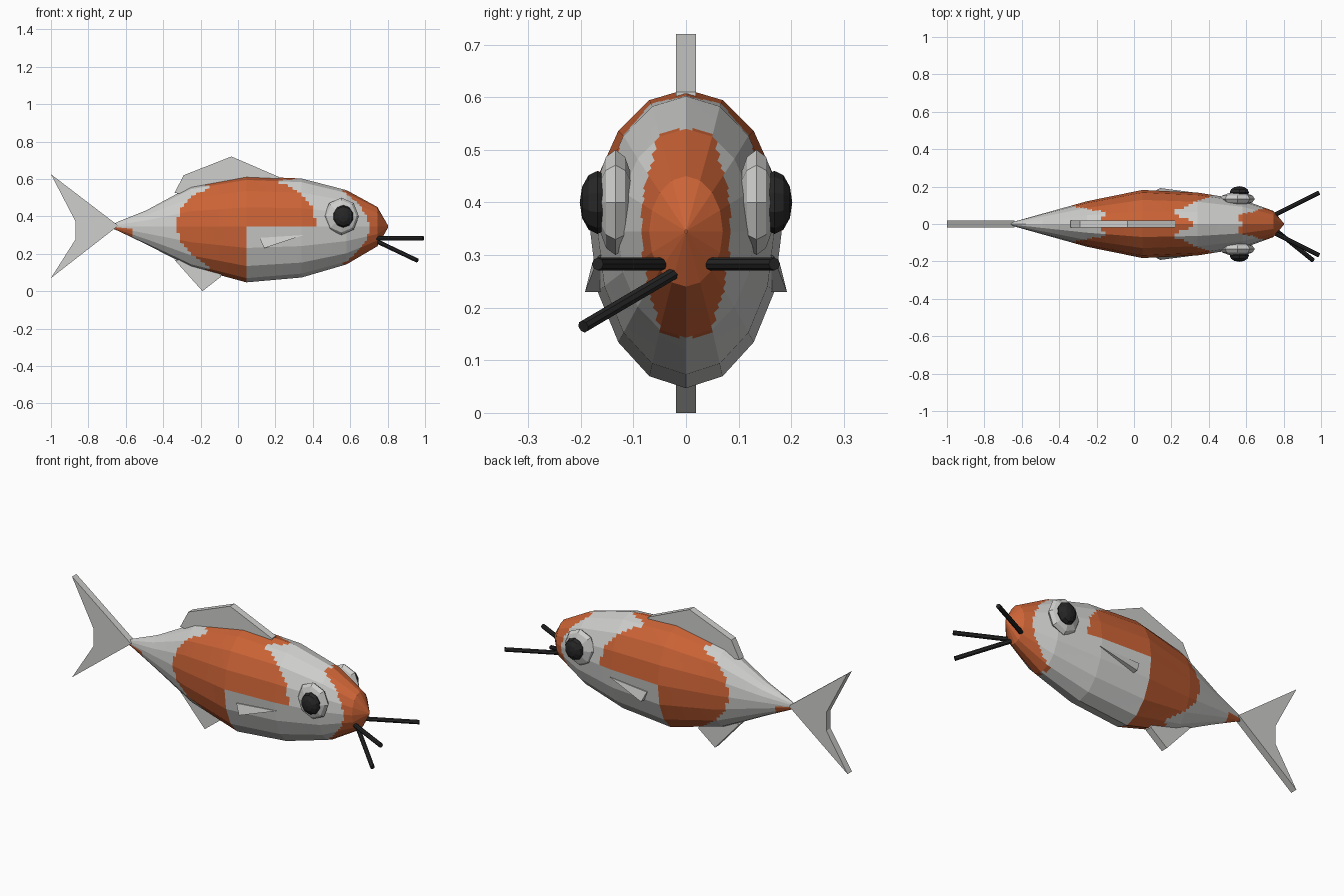
import bpy, bmesh, math
from mathutils import Vector

if "Cube" in bpy.data.objects:
    bpy.data.objects.remove(bpy.data.objects["Cube"])


def material(name, rgb):
    m = bpy.data.materials.new(name)
    m.use_nodes = True
    m.diffuse_color = (*rgb, 1)
    m.node_tree.nodes["Principled BSDF"].inputs["Base Color"].default_value = (*rgb, 1)
    return m


WHITE = material("pale_white", (0.62, 0.62, 0.61))
ORANGE = material("orange", (0.60, 0.125, 0.037))
BLACK = material("black", (0.02, 0.02, 0.02))


def finish(name, bm, *mats):
    bmesh.ops.recalc_face_normals(bm, faces=bm.faces)
    mesh = bpy.data.meshes.new(name)
    bm.to_mesh(mesh)
    bm.free()
    for m in mats:
        mesh.materials.append(m)
    obj = bpy.data.objects.new(name, mesh)
    bpy.context.collection.objects.link(obj)
    return obj


def prism(name, points, depth, mat):
    """Extrude a 3D outline along y."""
    bm = bmesh.new()
    face = bm.faces.new([bm.verts.new(p) for p in points])
    out = bmesh.ops.extrude_face_region(bm, geom=[face], use_keep_orig=True)
    moved = [v for v in out["geom"] if isinstance(v, bmesh.types.BMVert)]
    bmesh.ops.translate(bm, verts=moved, vec=(0, depth, 0))
    return finish(name, bm, mat)


def ellipsoid(name, centre, radii, segments, rings, mat):
    bm = bmesh.new()
    bmesh.ops.create_uvsphere(bm, u_segments=segments, v_segments=rings, radius=1)
    for v in bm.verts:
        x, y, z = v.co
        v.co = Vector(centre) + Vector((x * radii[0], z * radii[1], y * radii[2]))
    return finish(name, bm, mat)


def rod(name, start, end, radius, mat):
    a, b = Vector(start), Vector(end)
    bm = bmesh.new()
    bmesh.ops.create_cone(bm, cap_ends=True, segments=8, radius1=radius,
                          radius2=radius, depth=(b - a).length)
    bm.transform((b - a).to_track_quat("Z", "Y").to_matrix().to_4x4())
    bmesh.ops.translate(bm, verts=bm.verts, vec=(a + b) / 2)
    return finish(name, bm, mat)


def interp(table, t):
    for (t0, v0), (t1, v1) in zip(table, table[1:]):
        if t <= t1:
            return v0 + (v1 - v0) * (t - t0) / (t1 - t0)
    return table[-1][1]


# Body sections: x, bottom, top, half width
MID = 0.345
RINGS = [(-0.68, 0.338, 0.352, 0.002), (-0.64, 0.322, 0.372, 0.013),
         (-0.49, 0.25, 0.432, 0.055), (-0.25, 0.127, 0.562, 0.122),
         (0.045, 0.047, 0.615, 0.182), (0.34, 0.073, 0.602, 0.168),
         (0.58, 0.143, 0.54, 0.13), (0.745, 0.24, 0.45, 0.07),
         (0.803, 0.341, 0.349, 0.002)]
SIDES, ALONG, AROUND = 16, 12, 4

# Edges of the saddle patch: elevation angle, x
PATCH_FRONT = [(-1, 0.045), (0, 0.42), (25, 0.40), (38, 0.36), (54, 0.30),
               (67, 0.20), (90, 0.33)]
PATCH_BACK = [(-90, -0.22), (-67, -0.13), (-55, -0.20), (-33, -0.29), (0, -0.34),
              (33, -0.30), (55, -0.21), (67, -0.13), (90, -0.22)]


def is_orange(p, angle):
    x, y, z = p.x, abs(p.y), p.z
    front = 0.045 if angle < 0 else interp(PATCH_FRONT, angle)
    saddle = interp(PATCH_BACK, angle) < x < front
    face = (x > 0.70 - 0.15 * ((z - 0.34) / 0.2) ** 2 and x > 0.58 - 0.7 * y
            and y < 0.09)
    tail_root = x < -0.57 and angle < -10
    return saddle or face or tail_root


def corner(ring, side):
    x, low, high, width = RINGS[ring]
    a = math.tau * side / SIDES
    rise = high - MID if math.sin(a) > 0 else MID - low
    return Vector((x, width * math.cos(a), MID + rise * math.sin(a)))


def surface(i, j):
    """Point on the faceted hull, so the fine grid keeps the flat panels."""
    r = min(i // ALONG, len(RINGS) - 2)
    s = i / ALONG - r
    c, t = j // AROUND, j % AROUND / AROUND
    near = corner(r, c).lerp(corner(r, c + 1), t)
    far = corner(r + 1, c).lerp(corner(r + 1, c + 1), t)
    return near.lerp(far, s)


bm = bmesh.new()
rows, cols = (len(RINGS) - 1) * ALONG, SIDES * AROUND
grid = [[bm.verts.new(surface(i, j)) for j in range(cols)] for i in range(rows + 1)]
for i in range(rows):
    for j in range(cols):
        k = (j + 1) % cols
        f = bm.faces.new((grid[i][j], grid[i][k], grid[i + 1][k], grid[i + 1][j]))
        turn = math.tau * (j + 0.5) / cols
        angle = math.degrees(math.asin(math.sin(turn)))
        f.material_index = int(is_orange(f.calc_center_median(), angle))
for end in (grid[0], grid[-1]):
    bm.faces.new(end).material_index = 1
finish("body", bm, WHITE, ORANGE)

# Upright fins
FINS = {
    "dorsal_fin": [(-0.34, 0.525), (-0.29, 0.62), (-0.035, 0.72), (0.22, 0.61),
                   (0.22, 0.58), (-0.2, 0.51)],
    "belly_fin": [(-0.34, 0.168), (-0.19, 0.0), (-0.09, 0.078), (-0.1, 0.16)],
    "tail_fin": [(-1, 0.625), (-0.64, 0.35), (-1, 0.07), (-0.87, 0.275),
                 (-0.87, 0.375)],
}
for name, outline in FINS.items():
    prism(name, [(x, -0.019, z) for x, z in outline], 0.038, WHITE)

# Paired side fins, eyes and whiskers
for side, s in (("left", 1), ("right", -1)):
    prism(side + "_side_fin", [(0.115, s * 0.178, 0.285), (0.14, s * 0.192, 0.23),
                               (0.35, s * 0.165, 0.30)], -s * 0.05, WHITE)
    ellipsoid(side + "_eye", (0.553, s * 0.134, 0.40), (0.093, 0.036, 0.1), 8, 6, WHITE)
    ellipsoid(side + "_pupil", (0.563, s * 0.168, 0.40), (0.054, 0.034, 0.06), 10, 6, BLACK)
    rod(side + "_whisker", (0.725, s * 0.035, 0.283), (0.99, s * 0.168, 0.283), 0.012, BLACK)

# Odd drooping whisker
rod("lower_whisker", (0.735, -0.015, 0.27), (0.958, -0.195, 0.164), 0.012, BLACK)
